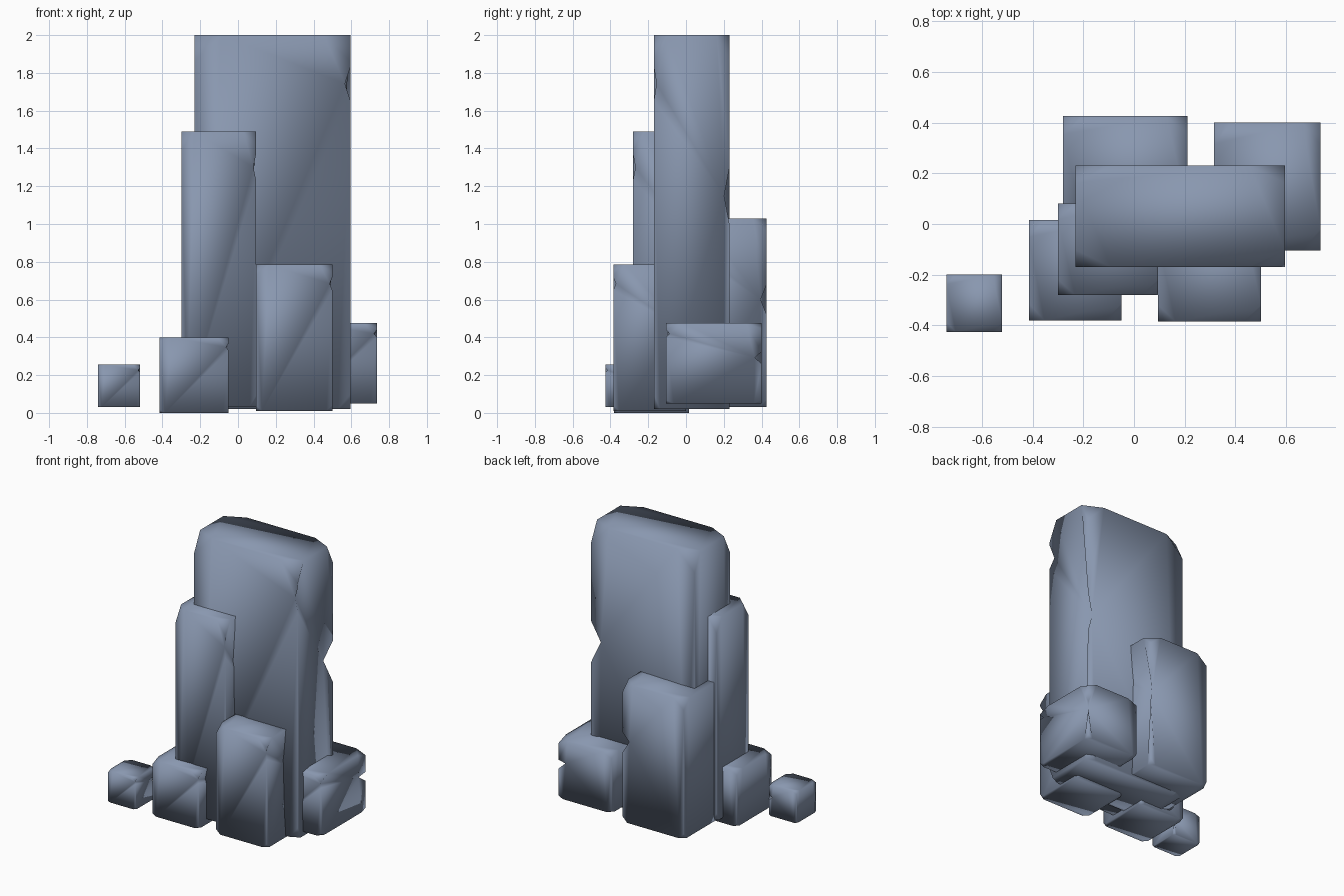
import bpy, bmesh
from mathutils import Vector

if "Cube" in bpy.data.objects:
    bpy.data.objects.remove(bpy.data.objects["Cube"])

stone = bpy.data.materials.new("slate_blue_stone")
stone.diffuse_color = (0.25, 0.31, 0.43, 1.0)
stone.use_nodes = True
stone.node_tree.nodes["Principled BSDF"].inputs["Base Color"].default_value = stone.diffuse_color


def notch(bm, x, y, z, half, depth):
    """Chip one vertical edge of the unit block at relative height z."""
    edge = next(e for e in bm.edges
                if all(abs(v.co.x - x) < 1e-4 and abs(v.co.y - y) < 1e-4 for v in e.verts)
                and min(v.co.z for v in e.verts) < z < max(v.co.z for v in e.verts))
    low, high = sorted(edge.verts, key=lambda v: v.co.z)
    z0, span = low.co.z, high.co.z - low.co.z
    current, start = edge, low
    for target in (z - half, z, z + half):
        top = current.other_vert(start)
        fac = (target - start.co.z) / (top.co.z - start.co.z)
        _, vert = bmesh.utils.edge_split(current, start, fac)
        if target == z:
            chip = vert
        current = next(e for e in vert.link_edges if e.other_vert(vert) == top)
        start = vert
    chip.co.x += depth if x < 0.5 else -depth
    chip.co.y += depth if y < 0.5 else -depth


def block(name, xs, ys, zs):
    """Box with clipped corners and two chipped edges, fitted to the ranges."""
    bm = bmesh.new()
    for x in (0, 1):
        for y in (0, 1):
            for z in (0, 1):
                cuts = (0.17, 0.17, 0.07) if z else (0.08, 0.08, 0.04)
                for axis in range(3):
                    p = Vector((x, y, z))
                    p[axis] += cuts[axis] * (1 - 2 * p[axis])
                    bm.verts.new(p)
    bmesh.ops.convex_hull(bm, input=bm.verts[:])
    bmesh.ops.dissolve_limit(bm, angle_limit=0.01, verts=bm.verts[:], edges=bm.edges[:])
    notch(bm, 1, 1, 0.57, 0.075, 0.07)
    notch(bm, 1, 0, 0.87, 0.045, 0.035)
    bmesh.ops.triangulate(bm, faces=bm.faces[:])
    for v in bm.verts:
        v.co = [a + (b - a) * t for (a, b), t in zip((xs, ys, zs), v.co)]
    bmesh.ops.recalc_face_normals(bm, faces=bm.faces[:])
    for f in bm.faces:
        f.smooth = True
    mesh = bpy.data.meshes.new(name)
    bm.to_mesh(mesh)
    bm.free()
    mesh.materials.append(stone)
    bpy.context.collection.objects.link(bpy.data.objects.new(name, mesh))


# Tall standing stones
block("main_pillar", (-0.23, 0.595), (-0.17, 0.23), (0.02, 2.0))
block("left_pillar", (-0.30, 0.095), (-0.28, 0.08), (0.035, 1.49))
block("back_pillar", (-0.28, 0.21), (0.0, 0.425), (0.03, 1.03))
block("front_right_pillar", (0.095, 0.50), (-0.385, 0.0), (0.01, 0.785))

# Low boulders
block("front_left_boulder", (-0.415, -0.05), (-0.38, 0.015), (0.0, 0.40))
block("right_boulder", (0.315, 0.735), (-0.105, 0.40), (0.05, 0.475))
block("small_boulder", (-0.74, -0.52), (-0.425, -0.20), (0.03, 0.255))
